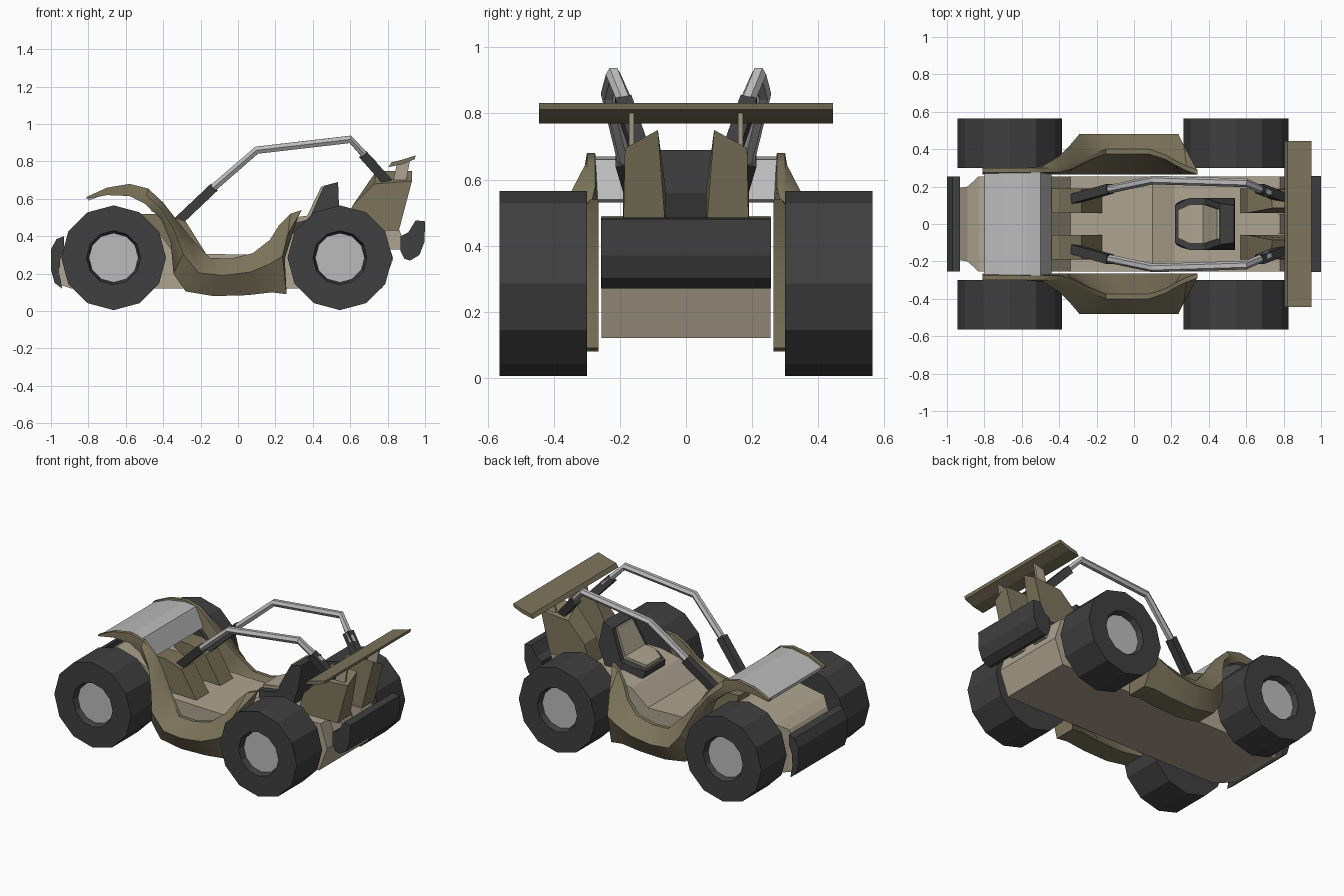
import bpy, bmesh, math
from mathutils import Vector


def material(name, rgb):
    m = bpy.data.materials.new(name)
    m.diffuse_color = (*rgb, 1)
    return m


OLIVE = material("olive_paint", (0.20, 0.175, 0.105))
TAN = material("tan_panel", (0.42, 0.37, 0.28))
DARK = material("dark_rubber", (0.05, 0.05, 0.052))
SILVER = material("light_metal", (0.5, 0.5, 0.5))


def loft(name, sections, mat, smooth=False):
    """Skin a list of closed cross-sections and cap both ends."""
    bm = bmesh.new()
    rings = [[bm.verts.new(p) for p in s] for s in sections]
    n = len(rings[0])
    for a, b in zip(rings, rings[1:]):
        for i in range(n):
            bm.faces.new((a[i], a[(i + 1) % n], b[(i + 1) % n], b[i]))
    bm.faces.new(rings[0])
    bm.faces.new(rings[-1])
    bmesh.ops.recalc_face_normals(bm, faces=bm.faces)
    me = bpy.data.meshes.new(name)
    bm.to_mesh(me)
    bm.free()
    ob = bpy.data.objects.new(name, me)
    bpy.context.collection.objects.link(ob)
    me.materials.append(mat)
    if smooth:
        bpy.ops.object.select_all(action='DESELECT')
        ob.select_set(True)
        bpy.context.view_layer.objects.active = ob
        bpy.ops.object.shade_smooth_by_angle(angle=math.radians(35))
    return ob


def prism(name, profile, y0, y1, mat):
    """Extrude an (x, z) side profile from y0 to y1."""
    return loft(name, [[(x, y, z) for x, z in profile] for y in (y0, y1)], mat)


def taper_prism(name, profile, mat):
    """Symmetric extrusion of (x, z, half_width) points."""
    return loft(name, [[(x, s * h, z) for x, z, h in profile] for s in (-1, 1)], mat)


def ribbon(path, t):
    """Turn an open (x, z) line into a strip of thickness t."""
    return path + [(x, z - t) for x, z in reversed(path)]


def tube(name, points, r, mat, sides=6):
    """Mitred low-sided tube through points."""
    pts = [Vector(p) for p in points]
    rings = []
    for i, p in enumerate(pts):
        d = (pts[min(i + 1, len(pts) - 1)] - pts[max(i - 1, 0)]).normalized()
        u = d.cross(Vector((0, 1, 0))).normalized()
        v = d.cross(u)
        rings.append([p + r * (math.cos(a) * u + math.sin(a) * v)
                      for a in (2 * math.pi * (k + 0.5) / sides for k in range(sides))])
    return loft(name, rings, mat)


# Wheels: twelve-sided tyres with a recessed light hub
def wheel_ring(x, y, r, n=12):
    return [(x + r * math.sin(2 * math.pi * k / n), y,
             0.285 + r * math.cos(2 * math.pi * k / n)) for k in range(n)]


for end, x in (("front", -0.665), ("rear", 0.545)):
    for side, s in (("left", 1), ("right", -1)):
        loft(f"{end}_{side}_tyre", [wheel_ring(x, s * y, r) for y, r in
             ((0.30, 0.28), (0.565, 0.28), (0.565, 0.145), (0.52, 0.132))], DARK)
        loft(f"{end}_{side}_hub", [wheel_ring(x, s * y, r) for y, r in
             ((0.515, 0.132), (0.53, 0.132))], SILVER)

# Body tub with cabin floor, and tapered nose
prism("body_tub", [(-0.83, 0.12), (-0.83, 0.44), (-0.55, 0.49), (-0.44, 0.44), (-0.34, 0.31),
                   (0.10, 0.30), (0.22, 0.40), (0.36, 0.43), (0.78, 0.43), (0.83, 0.28),
                   (0.77, 0.12)], -0.255, 0.255, TAN)
loft("nose", [[(x, -h, z0), (x, h, z0), (x, h, z1), (x, -h, z1)] for x, h, z0, z1 in
              ((-0.83, 0.255, 0.12, 0.44), (-0.89, 0.20, 0.12, 0.40),
               (-0.95, 0.19, 0.14, 0.29))], TAN)

# Bumpers
prism("front_bumper", [(-0.93, 0.40), (-0.97, 0.385), (-1.0, 0.33), (-1.0, 0.22), (-0.98, 0.15),
                       (-0.94, 0.12), (-0.955, 0.20), (-0.95, 0.28), (-0.93, 0.33)],
      -0.255, 0.255, DARK)
prism("rear_bumper", [(0.87, 0.40), (0.91, 0.42), (0.95, 0.485), (1.0, 0.48), (0.997, 0.37),
                      (0.97, 0.30), (0.92, 0.27), (0.89, 0.28), (0.87, 0.32)],
      -0.257, 0.257, DARK)
for s in (1, -1):
    prism("rear_bumper_mount", [(0.77, 0.33), (0.88, 0.33), (0.88, 0.39), (0.86, 0.44),
                                (0.77, 0.44)], s * 0.05, s * 0.16, TAN)

# Hood panel and sloping windshield panel
prism("hood", ribbon([(-0.80, 0.61), (-0.70, 0.65), (-0.58, 0.67), (-0.50, 0.66)], 0.02),
      -0.275, 0.275, SILVER)
prism("windshield", [(-0.50, 0.66), (-0.44, 0.54), (-0.46, 0.53), (-0.52, 0.645)],
      -0.275, 0.275, SILVER)

# Side fenders: upper x, z; lower x, z; top edge y; bulge y
FENDER = [(-0.81, 0.61, -0.81, 0.60, 0.30, 0.30), (-0.70, 0.66, -0.70, 0.62, 0.30, 0.30),
          (-0.58, 0.68, -0.58, 0.615, 0.30, 0.30), (-0.48, 0.655, -0.50, 0.575, 0.30, 0.31),
          (-0.40, 0.58, -0.41, 0.49, 0.30, 0.36), (-0.33, 0.49, -0.36, 0.37, 0.32, 0.42),
          (-0.25, 0.39, -0.345, 0.20, 0.36, 0.48), (-0.15, 0.285, -0.28, 0.105, 0.40, 0.48),
          (-0.04, 0.28, -0.13, 0.08, 0.40, 0.48), (0.08, 0.31, 0.05, 0.085, 0.40, 0.48),
          (0.17, 0.38, 0.18, 0.10, 0.37, 0.48), (0.22, 0.46, 0.26, 0.09, 0.34, 0.48),
          (0.28, 0.52, 0.25, 0.28, 0.31, 0.42), (0.34, 0.54, 0.32, 0.50, 0.29, 0.30)]
for side, s in (("left", 1), ("right", -1)):
    rings = []
    for ux, uz, lx, lz, yu, ym in FENDER:
        mx, mz = ux * 0.55 + lx * 0.45, uz * 0.55 + lz * 0.45
        rings.append([(ux, s * (yu - 0.025), uz), (ux, s * yu, uz), (mx, s * ym, mz),
                      (lx, s * (0.30 + (ym - 0.30) * 0.6), lz), (lx, s * 0.265, lz)])
    loft(f"{side}_fender", rings, OLIVE, smooth=True)

# Roll bars with dark sockets and olive footings
for side, s in (("left", 1), ("right", -1)):
    tube(f"{side}_roll_bar", [(-0.16, s * 0.18, 0.635), (0.10, s * 0.235, 0.86),
                              (0.60, s * 0.22, 0.918), (0.72, s * 0.165, 0.79)], 0.023, SILVER)
    tube(f"{side}_front_socket", [(-0.32, s * 0.135, 0.48), (-0.13, s * 0.188, 0.66)],
         0.036, DARK, 4)
    tube(f"{side}_rear_socket", [(0.67, s * 0.19, 0.835), (0.80, s * 0.14, 0.69)],
         0.036, DARK, 4)
    prism(f"{side}_bar_footing", [(-0.52, 0.52), (-0.40, 0.52), (-0.28, 0.48), (-0.17, 0.305),
                                  (-0.45, 0.305)], s * 0.06, s * 0.19, OLIVE)

# Seat shell and cushions
taper_prism("seat_shell", [(0.22, 0.45, 0.10), (0.24, 0.39, 0.12), (0.48, 0.39, 0.14),
                           (0.54, 0.56, 0.14), (0.535, 0.69, 0.10), (0.46, 0.67, 0.11),
                           (0.38, 0.49, 0.14), (0.30, 0.47, 0.14)], DARK)
taper_prism("seat_cushion", [(0.235, 0.43, 0.075), (0.235, 0.475, 0.075), (0.30, 0.50, 0.105),
                             (0.37, 0.51, 0.105), (0.445, 0.665, 0.08), (0.48, 0.665, 0.08),
                             (0.42, 0.43, 0.1)], TAN)

# Rear fins: slanted tops leaning inward
for side, s in (("left", 1), ("right", -1)):
    loft(f"{side}_rear_fin", [
        [(0.57, s * 0.19, 0.43), (0.61, s * 0.19, 0.56), (0.73, s * 0.185, 0.68),
         (0.93, s * 0.185, 0.695), (0.86, s * 0.19, 0.43)],
        [(0.57, s * 0.06, 0.43), (0.61, s * 0.06, 0.56), (0.74, s * 0.085, 0.75),
         (0.93, s * 0.085, 0.75), (0.86, s * 0.06, 0.43)]], OLIVE)
    # Spoiler struts
    prism(f"{side}_spoiler_strut", [(0.83, 0.70), (0.85, 0.79), (0.92, 0.81), (0.90, 0.70)],
          s * 0.158, s * 0.172, TAN)

# Spoiler wing
prism("spoiler", [(0.805, 0.77), (0.82, 0.795), (0.88, 0.81), (0.95, 0.832), (0.945, 0.812),
                  (0.88, 0.785)], -0.445, 0.445, OLIVE)
